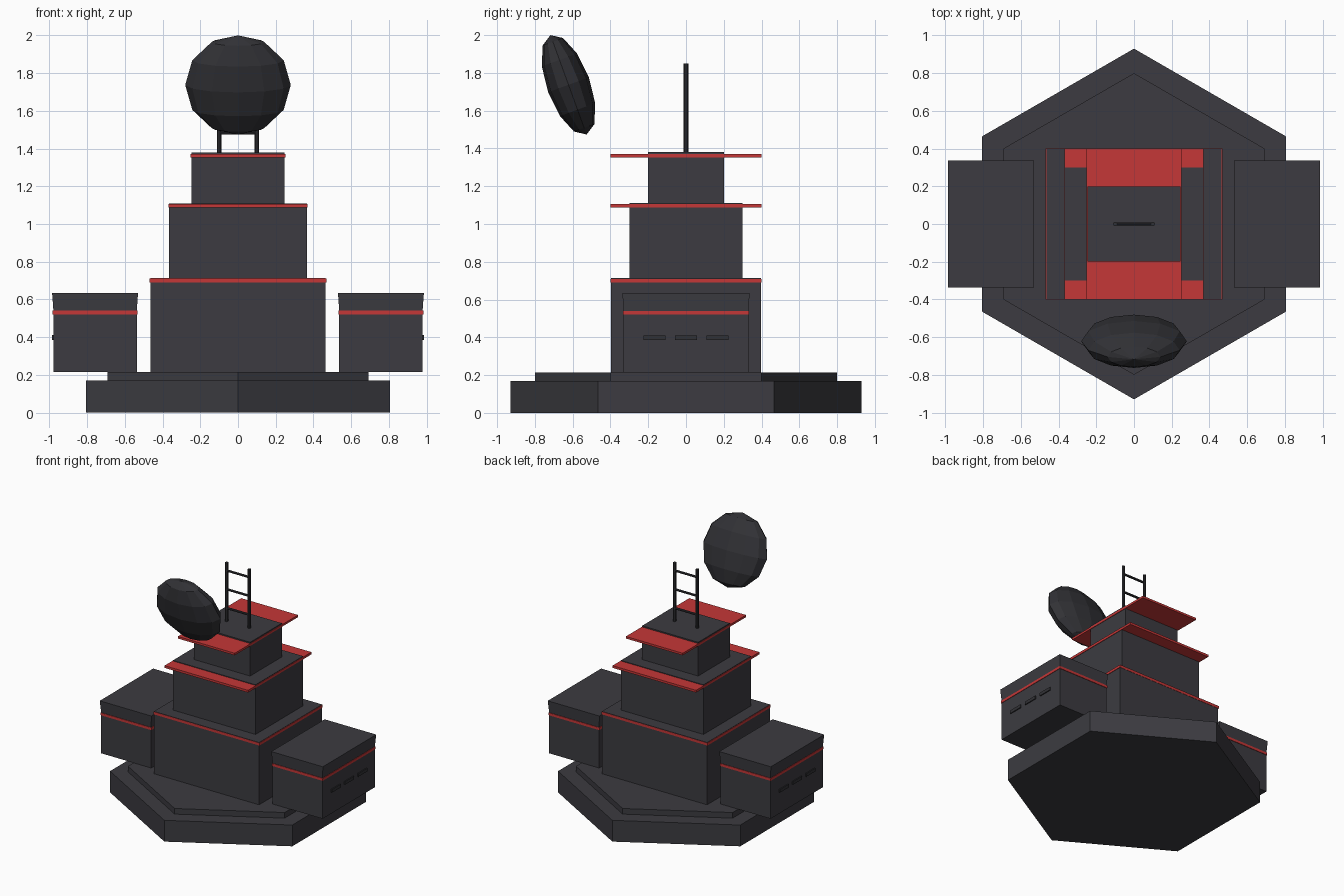
import bpy, bmesh, math
from mathutils import Matrix, Vector

if "Cube" in bpy.data.objects:
    bpy.data.objects.remove(bpy.data.objects["Cube"])


def mat(name, col):
    m = bpy.data.materials.new(name)
    m.diffuse_color = (*col, 1)
    m.use_nodes = True
    m.node_tree.nodes["Principled BSDF"].inputs["Base Color"].default_value = m.diffuse_color
    return m


ARMOUR = mat("dark_armour", (0.045, 0.044, 0.052))
DARK = mat("dark_metal", (0.031, 0.031, 0.036))
RED = mat("red_trim", (0.56, 0.038, 0.038))


def finish(name, bm, material):
    me = bpy.data.meshes.new(name)
    bm.to_mesh(me)
    bm.free()
    me.materials.append(material)
    ob = bpy.data.objects.new(name, me)
    bpy.context.collection.objects.link(ob)
    return ob


def box(name, x, y, z, material, flare=0.0):
    """Box from (min, max) ranges; flare widens the top face."""
    bm = bmesh.new()
    bmesh.ops.create_cube(bm, size=1)
    c = Vector(((x[0] + x[1]) / 2, (y[0] + y[1]) / 2, (z[0] + z[1]) / 2))
    for v in bm.verts:
        grow = flare if v.co.z > 0 else 0
        v.co = Vector((c.x + v.co.x * (x[1] - x[0] + 2 * grow),
                       c.y + v.co.y * (y[1] - y[0] + 2 * grow),
                       c.z + v.co.z * (z[1] - z[0])))
    return finish(name, bm, material)


def cylinder(name, r, length, centre, rot, sides, material):
    bm = bmesh.new()
    bmesh.ops.create_cone(bm, cap_ends=True, segments=sides, radius1=r, radius2=r,
                          depth=length, matrix=Matrix.Translation(centre) @ rot)
    return finish(name, bm, material)


I = Matrix.Identity(4)
ALONG_X = Matrix.Rotation(math.pi / 2, 4, 'Y')

# Hexagonal base, points facing front and back
cylinder("base_plinth", 0.93, 0.17, (0, 0, 0.085), I, 6, ARMOUR)
cylinder("base_step", 0.80, 0.05, (0, 0, 0.19), I, 6, ARMOUR)

# Stepped tower with red trim plates
tiers = [("lower", 0.465, 0.398, 0.21, 0.713, 0.69, 0.71),
         ("middle", 0.365, 0.30, 0.71, 1.11, 1.087, 1.105),
         ("upper", 0.247, 0.20, 1.10, 1.38, 1.353, 1.37)]
for n, w, d, z0, z1, r0, r1 in tiers:
    box(n + "_tier", (-w, w), (-d, d), (z0, z1), ARMOUR)
    box(n + "_trim", (-w - 0.004, w + 0.004), (-0.40, 0.40), (r0, r1), RED)

# Side pods with flared caps, trim bands and vent slots
for side, s in (("left", -1), ("right", 1)):
    def xr(a, b):
        return tuple(sorted((s * a, s * b)))
    box(side + "_pod", xr(0.537, 0.979), (-0.33, 0.33), (0.215, 0.60), ARMOUR)
    box(side + "_pod_cap", xr(0.537, 0.979), (-0.33, 0.33), (0.54, 0.635), ARMOUR, 0.007)
    box(side + "_pod_trim", xr(0.533, 0.983), (-0.334, 0.334), (0.52, 0.54), RED)
    for i in (-1, 0, 1):
        y = i * 0.167
        box(f"{side}_pod_vent_{i + 2}", xr(0.97, 0.987), (y - 0.058, y + 0.058),
            (0.385, 0.41), DARK)

# Ladder mast
for side, x in (("left", -0.1), ("right", 0.1)):
    cylinder(side + "_mast_post", 0.012, 0.475, (x, 0, 1.6125), I, 8, DARK)
for i, z in enumerate((1.485, 1.635, 1.785)):
    cylinder(f"mast_rung_{i + 1}", 0.009, 0.2, (0, 0, z), ALONG_X, 8, DARK)

# Tilted lens-shaped dish floating in front
bm = bmesh.new()
bmesh.ops.create_uvsphere(bm, u_segments=12, v_segments=6, radius=0.28)
bm.transform(Matrix.Translation((0, -0.622, 1.737))
             @ Matrix.Rotation(math.radians(20), 4, 'X')
             @ Matrix.Diagonal((1, 0.41, 1, 1)))
finish("dish", bm, DARK)
